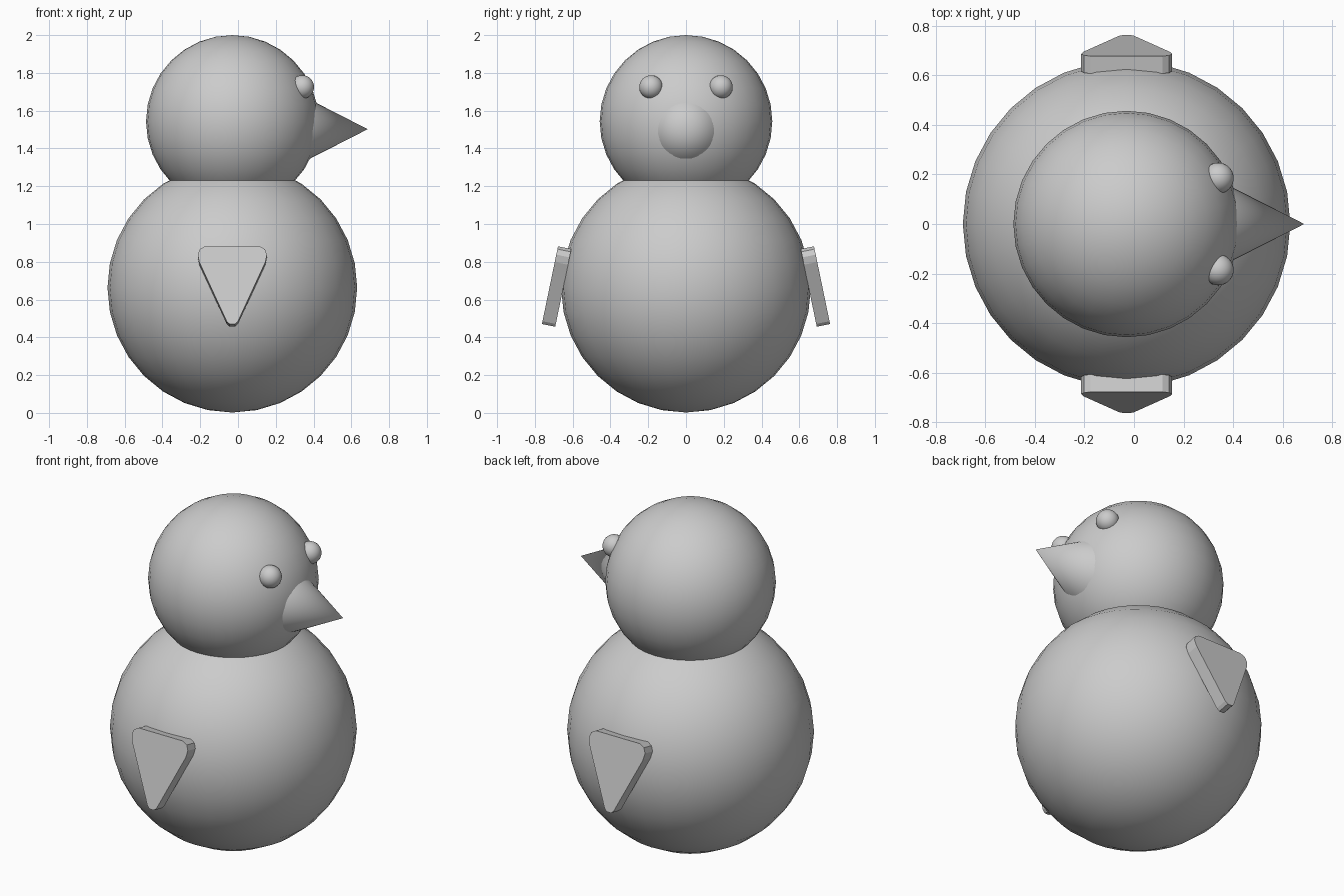
import bpy, bmesh, math

if "Cube" in bpy.data.objects:
    bpy.data.objects.remove(bpy.data.objects["Cube"])

CX = -0.03  # body axis


def ball(name, loc, r):
    bpy.ops.mesh.primitive_uv_sphere_add(segments=32, ring_count=16, radius=r, location=loc)
    ob = bpy.context.object
    ob.name = name
    bpy.ops.object.shade_smooth()
    return ob


# Body and head
ball("body", (CX, 0, 0.663), 0.661)
ball("head", (CX, 0, 1.543), 0.457)

# Eyes
for side, tag in ((-1, "right"), (1, "left")):
    ball("eye_" + tag, (0.34, side * 0.185, 1.725), 0.0625)

# Beak, a cone pointing along +x with its base hidden in the head
bpy.ops.mesh.primitive_cone_add(vertices=32, radius1=0.204, radius2=0, depth=0.4,
                                location=(0.487, 0, 1.502), rotation=(0, math.pi / 2, 0))
bpy.context.object.name = "beak"
bpy.ops.object.shade_smooth_by_angle(angle=math.radians(30))

# Wings: rounded triangle slabs flaring outwards at the bottom
half = [(0.015, -0.21), (0.03, -0.195), (0.175, 0.125), (0.183, 0.165),
        (0.172, 0.195), (0.145, 0.21)]
outline = half + [(-x, v) for x, v in reversed(half)]
tilt = math.radians(11.7)
c, s = math.cos(tilt), math.sin(tilt)


def wing(name, side):
    bm = bmesh.new()
    rings = []
    for n in (-0.036, 0.036):
        rings.append([bm.verts.new((CX + x, side * (0.685 - v * s + n * c), 0.669 + v * c + n * s))
                      for x, v in outline])
    inner, outer = rings
    bm.faces.new(inner)
    bm.faces.new(outer)
    count = len(outline)
    for i in range(count):
        j = (i + 1) % count
        bm.faces.new((inner[i], inner[j], outer[j], outer[i]))
    bmesh.ops.recalc_face_normals(bm, faces=bm.faces)
    me = bpy.data.meshes.new(name)
    bm.to_mesh(me)
    bm.free()
    bpy.context.collection.objects.link(bpy.data.objects.new(name, me))


wing("wing_right", -1)
wing("wing_left", 1)
